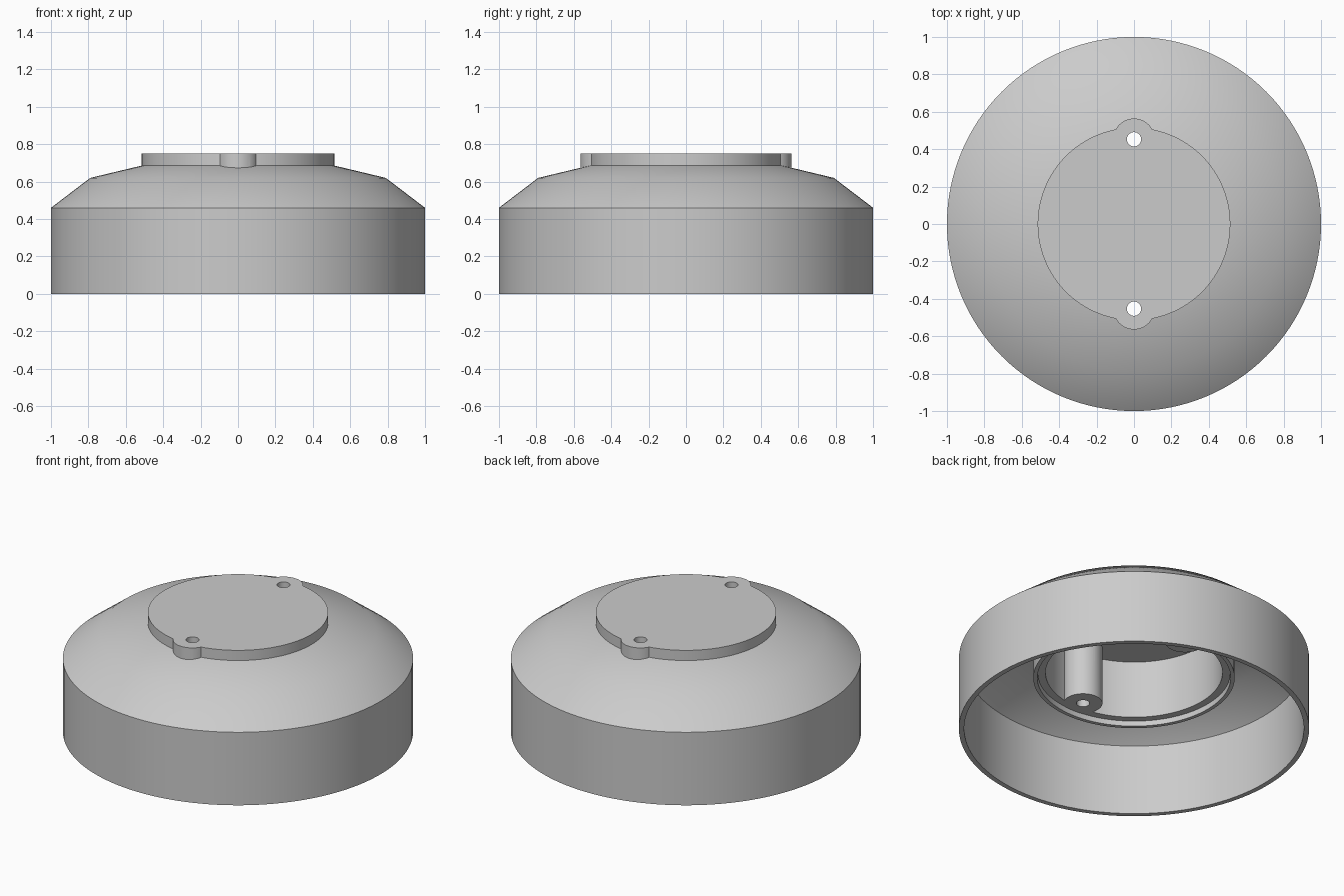
import bpy, bmesh, math
from mathutils import Matrix

SEGMENTS = 128

cube = bpy.data.objects.get("Cube")
if cube:
    bpy.data.objects.remove(cube, do_unlink=True)

grey = bpy.data.materials.new("light_grey")
grey.use_nodes = True
grey.diffuse_color = (0.6, 0.6, 0.6, 1)
grey.node_tree.nodes["Principled BSDF"].inputs["Base Color"].default_value = (0.6, 0.6, 0.6, 1)


def add_object(name, bm):
    bmesh.ops.recalc_face_normals(bm, faces=bm.faces)
    mesh = bpy.data.meshes.new(name)
    bm.to_mesh(mesh)
    bm.free()
    mesh.materials.append(grey)
    obj = bpy.data.objects.new(name, mesh)
    bpy.context.collection.objects.link(obj)
    return obj


def lathe(name, profile, closed=True):
    """Turn an (r, z) profile around the z axis."""
    bm = bmesh.new()
    verts = [bm.verts.new((r, 0, z)) for r, z in profile]
    edges = [bm.edges.new(pair) for pair in zip(verts, verts[1:])]
    if closed:
        edges.append(bm.edges.new((verts[-1], verts[0])))
    bmesh.ops.spin(bm, geom=verts + edges, cent=(0, 0, 0), axis=(0, 0, 1),
                   angle=math.tau, steps=SEGMENTS, use_merge=True)
    bmesh.ops.remove_doubles(bm, verts=bm.verts, dist=1e-5)
    return add_object(name, bm)


def cylinder(name, radius, y, bottom, top, sides=48):
    bm = bmesh.new()
    bmesh.ops.create_cone(bm, cap_ends=True, segments=sides, radius1=radius,
                          radius2=radius, depth=top - bottom,
                          matrix=Matrix.Translation((0, y, (bottom + top) / 2)))
    return add_object(name, bm)


def select_only(obj):
    bpy.ops.object.select_all(action="DESELECT")
    obj.select_set(True)
    bpy.context.view_layer.objects.active = obj


def combine(target, tool, operation):
    tool.hide_render = True
    select_only(target)
    mod = target.modifiers.new("combine", "BOOLEAN")
    mod.operation = operation
    mod.solver = "EXACT"
    mod.object = tool
    bpy.ops.object.modifier_apply(modifier=mod.name)
    bpy.data.objects.remove(tool, do_unlink=True)


# Hollow outer cover with a sloped roof and an inner collar
cover = lathe("outer_cover", [
    (1, 0), (1, 0.46), (0.79, 0.62), (0.51, 0.687), (0.51, 0.65),
    (0.552, 0.64), (0.552, 0.335), (0.575, 0.335), (0.575, 0.64),
    (0.775, 0.595), (0.97, 0.445), (0.97, 0)])

# Cup with a raised flat top, open underneath
cup = lathe("center_cup", [
    (0, 0.75), (0.515, 0.75), (0.515, 0.65), (0.55, 0.63), (0.55, 0.367),
    (0.505, 0.367), (0.505, 0.73), (0, 0.73)], closed=False)

# Screw posts that form the lugs, then their through holes
for y in (-0.453, 0.453):
    combine(cup, cylinder("screw_post", 0.111, y, 0.367, 0.75), "UNION")
for y in (-0.453, 0.453):
    combine(cup, cylinder("screw_hole", 0.038, y, 0.2, 0.9, 32), "DIFFERENCE")

for obj in (cover, cup):
    select_only(obj)
    bpy.ops.object.shade_smooth_by_angle(angle=math.radians(30))
